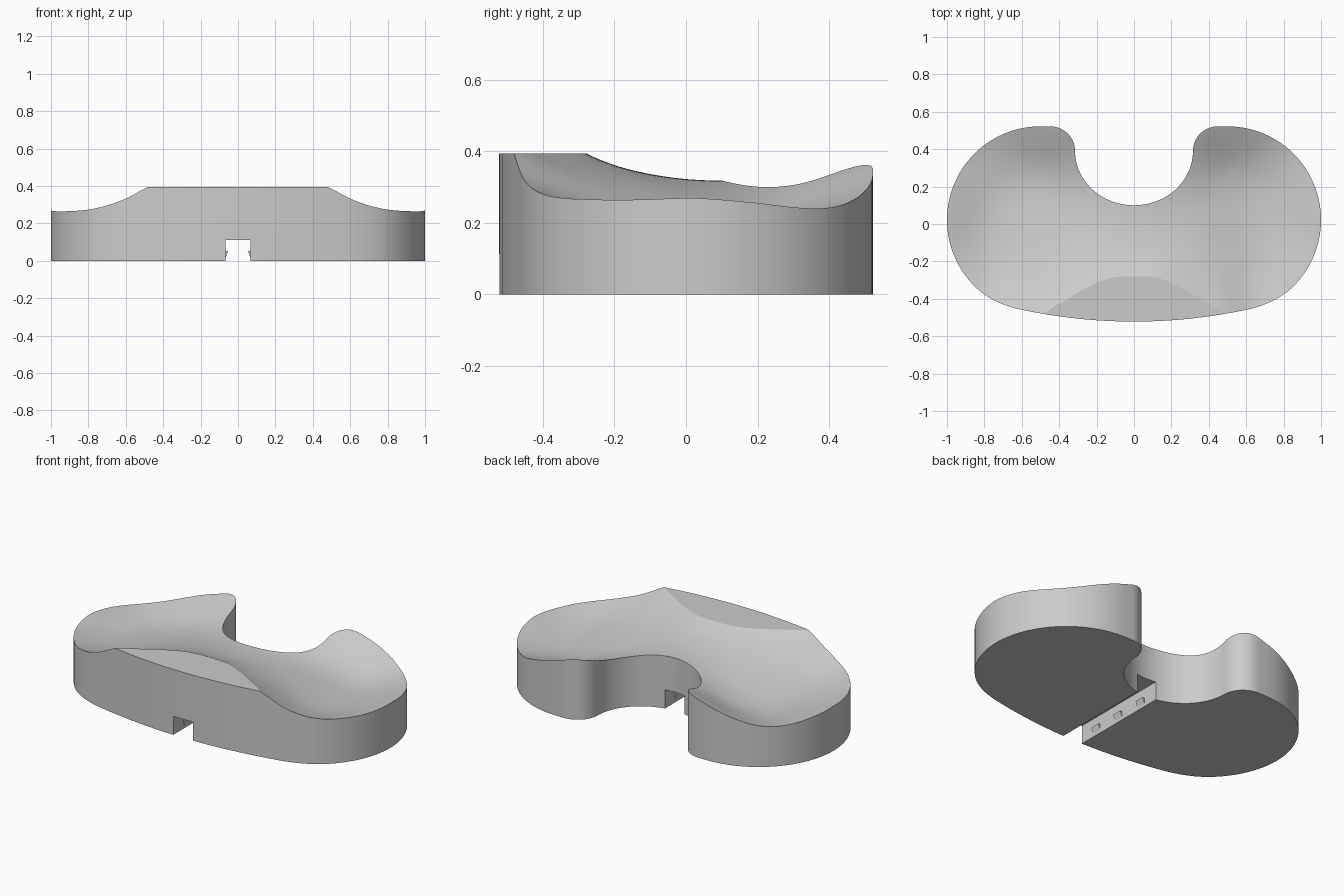
import bpy, bmesh, math
from mathutils import Vector

if "Cube" in bpy.data.objects:
    bpy.data.objects.remove(bpy.data.objects["Cube"])

# ---------- material ----------
grey = bpy.data.materials.new("plain grey")
grey.diffuse_color = (0.6, 0.6, 0.6, 1)
grey.use_nodes = True
grey.node_tree.nodes["Principled BSDF"].inputs["Base Color"].default_value = grey.diffuse_color
CAP = .394  # height of the flat platform


def finish(name, bm):
    bmesh.ops.recalc_face_normals(bm, faces=bm.faces[:])
    me = bpy.data.meshes.new(name)
    bm.to_mesh(me)
    bm.free()
    me.materials.append(grey)
    ob = bpy.data.objects.new(name, me)
    bpy.context.collection.objects.link(ob)
    return ob


# ---------- sculpted top: smooth surface through a few heights (right half) ----------
HEIGHTS = [
    # front and outer rim
    (.48, -.478, .394), (.6, -.458, .332), (.7, -.428, .295), (.8, -.375, .273),
    (.9, -.28, .266), (1, .02, .269), (.967, .2, .255), (.847, .38, .24),
    (.755, .45, .255), (.64, .5, .29), (.5, .522, .334),
    # inner rim
    (.43, .52, .354), (.375, .496, .36), (.315, .39, .33), (.293, .3, .307),
    (.23, .2, .302), (0, .1, .318),
    # centre line and rise towards the front
    (0, 0, .322), (0, -.1, .336), (0, -.2, .361), (0, -.28, .394), (.13, -.29, .394),
    (.24, -.335, .394), (.36, -.405, .394), (0, -.45, .49), (.25, -.46, .46),
    # dished lobe
    (.45, -.34, .343), (.6, -.28, .266), (.3, -.15, .322), (.4, 0, .273),
    (.62, 0, .220), (.84, 0, .222), (.5, .3, .247), (.7, .22, .208), (.8, -.2, .235),
]


def phi(dx, dy):
    r2 = dx * dx + dy * dy
    return 0.0 if r2 < 1e-12 else r2 * math.log(r2)


def basis(x, y):
    return [phi(x - a, y - b) + phi(x + a, y - b) for a, b, _ in HEIGHTS] + [1.0, y]


def solve(m):
    n = len(m)
    for i in range(n):
        p = max(range(i, n), key=lambda k: abs(m[k][i]))
        m[i], m[p] = m[p], m[i]
        for k in range(n):
            if k != i:
                f = m[k][i] / m[i][i]
                m[k] = [u - f * v for u, v in zip(m[k], m[i])]
    return [m[i][n] / m[i][i] for i in range(n)]


rows = [basis(x, y) + [z] for x, y, z in HEIGHTS]
rows.append([1.0 if a else 0.5 for a, _, _ in HEIGHTS] + [0, 0, 0])
rows.append([b if a else b / 2 for a, b, _ in HEIGHTS] + [0, 0, 0])
WEIGHTS = solve(rows)


def top_height(x, y):
    return sum(w * b for w, b in zip(WEIGHTS, basis(x, y)))


# ---------- kidney outline ----------
def arc(cx, cy, rx, ry, a0, a1, n):
    return [(cx + rx * math.cos(math.radians(a0 + (a1 - a0) * i / n)),
             cy + ry * math.sin(math.radians(a0 + (a1 - a0) * i / n))) for i in range(n + 1)]


def bend(p, q, r, n):
    return [tuple((1 - t) ** 2 * a + 2 * t * (1 - t) * b + t * t * c for a, b, c in zip(p, q, r))
            for t in (i / n for i in range(n + 1))]


half = arc(0, .39, .315, .29, -90, 0, 24)              # hollow at the back
half += arc(.448, .39, .133, .132, 180, 90, 14)[1:]    # rounded tip
half += arc(.5, .022, .5, .5, 90, 0, 30)               # outer lobe
half += arc(.5, .022, .5, .5, 0, -45, 15)[1:]
half += bend(half[-1], (.762, -.424), (.6, -.459), 12)[1:]
half += [(x, -.522 + x * x / 5.7) for x in (.54, .46, .38, .3, .22, .14, .07, 0)]
outline = half + [(-x, y) for x, y in half[-2:0:-1]]

# ---------- body ----------
bm = bmesh.new()
bm.faces.new([bm.verts.new((x, y, 0)) for x, y in outline])
STEP = 0.025
for axis, count in ((0, 40), (1, 21)):
    for i in range(-count, count):
        co, no = Vector((0, 0, 0)), Vector((0, 0, 0))
        co[axis], no[axis] = (i + .5) * STEP + .0003, 1
        bmesh.ops.bisect_plane(bm, geom=bm.verts[:] + bm.edges[:] + bm.faces[:],
                               plane_co=co, plane_no=no, dist=1e-5)
rim = [e for e in bm.edges if e.is_boundary]
for v in bm.verts:
    v.co.z = top_height(v.co.x, v.co.y)
wall = bmesh.ops.extrude_edge_only(bm, edges=rim)["geom"]
for v in wall:
    if isinstance(v, bmesh.types.BMVert):
        v.co.z = 0
base = [e for e in wall if isinstance(e, bmesh.types.BMEdge) and e.is_boundary]
bmesh.ops.contextual_create(bm, geom=base)
# flat platform sliced off at the front
bmesh.ops.triangulate(bm, faces=[f for f in bm.faces if len(f.verts) < 50])
bmesh.ops.bisect_plane(bm, geom=bm.verts[:] + bm.edges[:] + bm.faces[:], dist=1e-5,
                       plane_co=(0, 0, CAP), plane_no=(0, 0, 1), clear_outer=True)
bmesh.ops.holes_fill(bm, edges=[e for e in bm.edges if e.is_boundary], sides=0)
body = finish("body", bm)

# ---------- cable channel underneath ----------
bm = bmesh.new()
bmesh.ops.create_cube(bm, size=1)
for v in bm.verts:
    v.co = Vector((v.co.x * .132, v.co.y * 2, .112 if v.co.z > 0 else -.1))
cutter = finish("channel_cutter", bm)
cutter.hide_render = True
cutter.hide_viewport = True
mod = body.modifiers.new("channel", "BOOLEAN")
mod.object, mod.operation, mod.solver = cutter, "DIFFERENCE", "EXACT"
bpy.context.view_layer.objects.active = body
body.select_set(True)
bpy.ops.object.modifier_apply(modifier=mod.name)
bpy.ops.object.shade_smooth_by_angle(angle=math.radians(26))

# crisp border around the flat platform
bm = bmesh.new()
bm.from_mesh(body.data)
for f in bm.faces:
    if all(abs(v.co.z - CAP) < 1e-4 for v in f.verts):
        f.smooth = False
        for e in f.edges:
            e.smooth = False
bm.to_mesh(body.data)
bm.free()

# ---------- small wedge clips on both channel walls ----------
for side, label in ((-1, "left"), (1, "right")):
    for k, y in enumerate((-.395, -.21, -.02)):
        bm = bmesh.new()
        ends = [[bm.verts.new((side * x, y + dy, z))
                 for x, z in ((.068, .012), (.068, .053), (.053, .053))] for dy in (-.03, .03)]
        bm.faces.new(ends[0])
        bm.faces.new(ends[1])
        for i in range(3):
            j = (i + 1) % 3
            bm.faces.new((ends[0][i], ends[0][j], ends[1][j], ends[1][i]))
        finish(f"{label}_clip_{k + 1}", bm)
